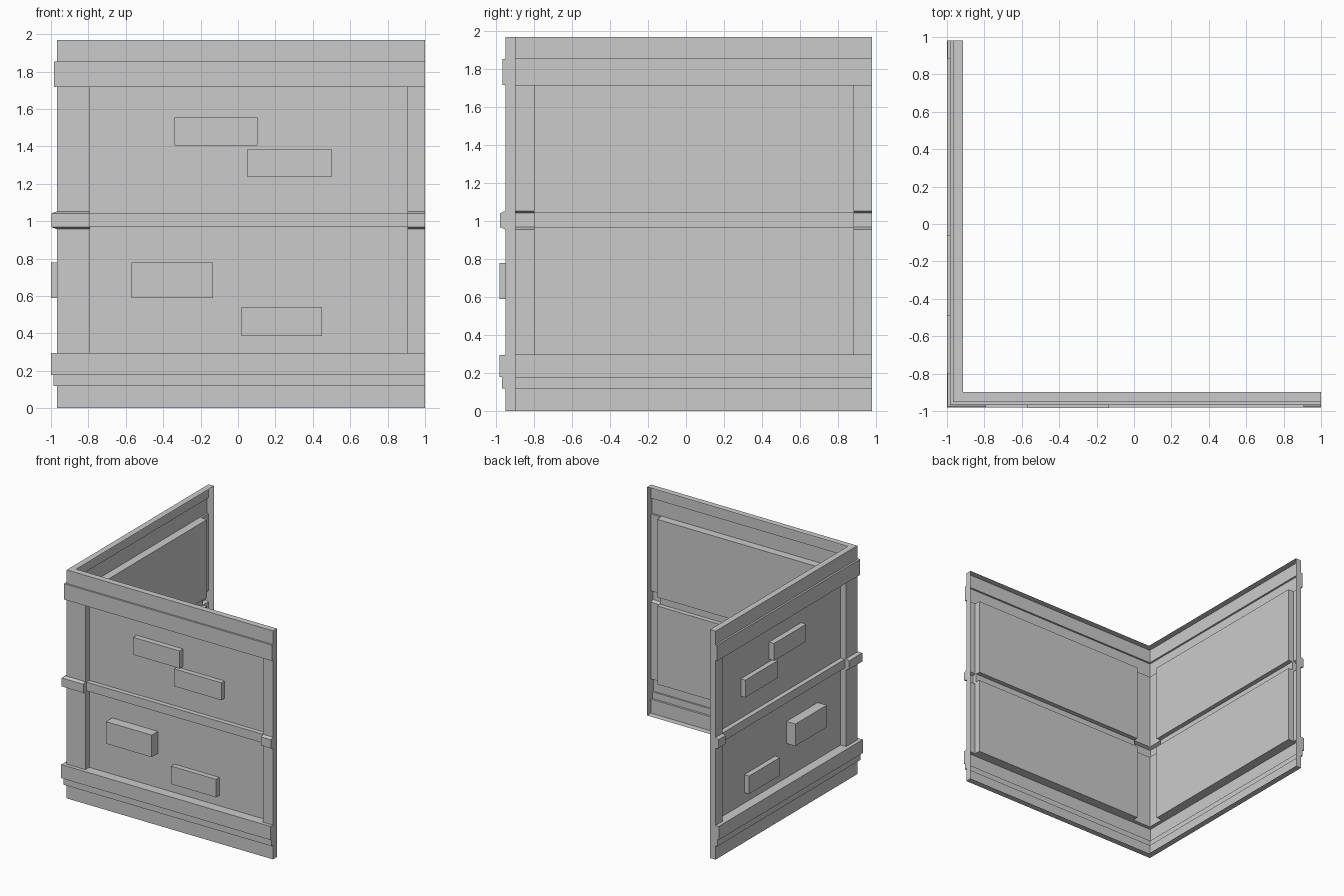
import bpy, bmesh
from mathutils import Vector

if "Cube" in bpy.data.objects:
    bpy.data.objects.remove(bpy.data.objects["Cube"])

# The recess plane of each wall; profile depth d is measured outwards from it
X0, Y0, X1, Y1 = -0.915, -0.898, 1.0, 0.98

# Profiles as (depth, height)
plinth = [(0, 0), (.053, 0), (.053, .12), (.071, .12), (.071, .178), (.084, .178), (.084, .295)]
cornice = [(.069, 1.717), (.069, 1.853), (.053, 1.853), (.053, 1.97), (0, 1.97)]
post = [(.053, .295), (.053, .957), (.081, .968), (.081, 1.042), (.053, 1.053), (.053, 1.717)]
panel = [(0, .295), (0, .97), (.04, .97), (.04, 1.045), (0, 1.045), (0, 1.717)]


def front(x):
    return lambda d, z: (x, Y0 - d, z)


def left(y):
    return lambda d, z: (X0 - d, y, z)


def corner(d, z):
    return (X0 - d, Y0 - d, z)


def face(bm, pts):
    bm.faces.new([bm.verts.new(p) for p in pts])


def finish(bm, name):
    bmesh.ops.remove_doubles(bm, verts=bm.verts, dist=1e-5)
    bmesh.ops.recalc_face_normals(bm, faces=bm.faces)
    bm.normal_update()
    # open sheets: make sure the outside faces outwards
    if sum(f.normal.dot(Vector((-1, -1, 0))) * f.calc_area() for f in bm.faces) < 0:
        bmesh.ops.reverse_faces(bm, faces=bm.faces)
    bmesh.ops.dissolve_limit(bm, angle_limit=0.01, verts=bm.verts, edges=bm.edges)
    me = bpy.data.meshes.new(name)
    bm.to_mesh(me)
    bm.free()
    ob = bpy.data.objects.new(name, me)
    bpy.context.collection.objects.link(ob)


# Wall shell: stations run from the front wall's end, round the corner, to the left wall's end
stations = [front(X1), front(.905), front(-.79), corner, left(-.80), left(.885), left(Y1)]
kinds = [post, panel, post, post, panel, post]
bm = bmesh.new()
for a, b, mid in zip(stations, stations[1:], kinds):
    prof = plinth + mid + cornice
    for p, q in zip(prof, prof[1:]):
        if p != q:
            face(bm, [a(*p), b(*p), b(*q), a(*q)])
# Post sides facing the panels
for i in (1, 2, 4, 5):
    face(bm, [stations[i](*p) for p in post + panel[::-1]])
# Flat wall ends
for s in (stations[0], stations[-1]):
    face(bm, [s(*p) for p in plinth + post + cornice])
finish(bm, "corner_wall")

# Raised bricks: start, end, bottom, top, depth; the same layout on both walls
bricks = [(-.34, .105, 1.405, 1.555, .047), (.05, .50, 1.235, 1.385, .043),
          (-.57, -.135, .59, .78, .085), (.02, .45, .385, .54, .045)]
for side, at, scale, shift in (("front", front, 1, 0), ("left", left, .98, .07)):
    for n, (u0, u1, z0, z1, d) in enumerate(bricks, 1):
        a, b = at(u0 * scale + shift), at(u1 * scale + shift)
        ring = [(a, z0), (b, z0), (b, z1), (a, z1)]
        bm = bmesh.new()
        face(bm, [s(d, z) for s, z in ring])
        for (s, z), (t, w) in zip(ring, ring[1:] + ring[:1]):
            face(bm, [s(0, z), t(0, w), t(d, w), s(d, z)])
        finish(bm, f"{side}_brick_{n}")
